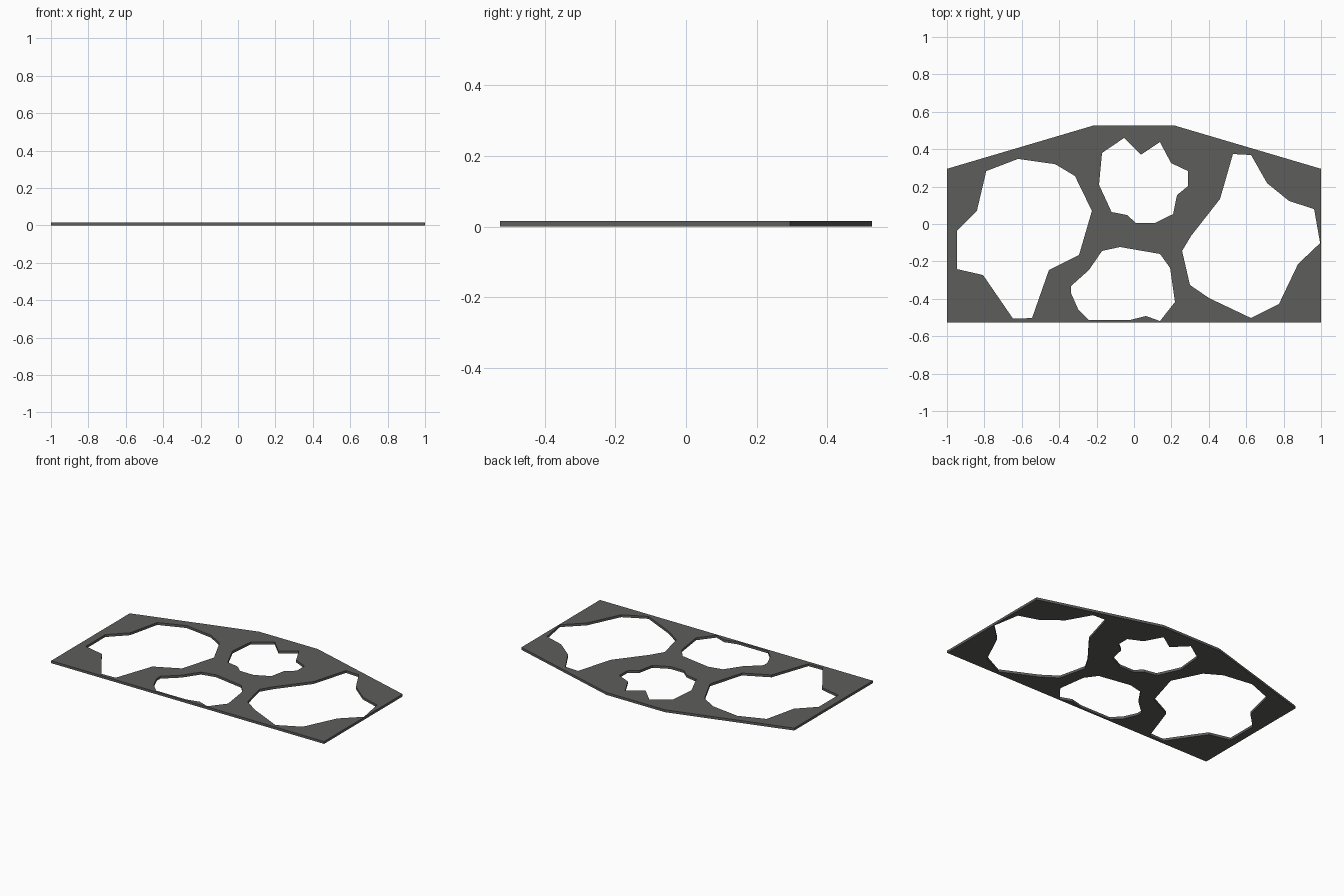
import bpy, bmesh
from mathutils import Vector

if "Cube" in bpy.data.objects:
    bpy.data.objects.remove(bpy.data.objects["Cube"])

THICK = 0.016

# outer edge of the plate
outline = [(-1, -.527), (1, -.527), (1, .295), (.215, .527), (-.215, .527), (-1, .295)]

# four rough-edged openings
left_hole = [(-.947, -.037), (-.84, .07), (-.79, .283), (-.62, .348), (-.422, .32),
             (-.316, .257), (-.225, .07), (-.294, -.166), (-.455, -.246), (-.545, -.503),
             (-.647, -.506), (-.807, -.273), (-.947, -.241)]
back_hole = [(-.053, .46), (.037, .37), (.139, .438), (.198, .326), (.289, .283),
             (.289, .203), (.23, .155), (.209, .053), (.112, .005), (.011, .005),
             (-.037, .048), (-.12, .064), (-.187, .21), (-.171, .38)]
front_hole = [(-.075, -.123), (.139, -.16), (.193, -.235), (.219, -.417), (.139, -.519),
              (.064, -.492), (-.021, -.513), (-.241, -.513), (-.299, -.455),
              (-.337, -.369), (-.337, -.332), (-.241, -.246), (-.171, -.144)]
right_hole = [(.529, .374), (.626, .369), (.711, .219), (.829, .123), (.963, .08),
              (.995, -.102), (.877, -.214), (.775, -.428), (.626, -.503), (.401, -.396),
              (.299, -.326), (.257, -.144), (.305, -.064), (.46, .134)]

bm = bmesh.new()


def add_loop(points):
    vs = [bm.verts.new((x, y, 0)) for x, y in points]
    return [bm.edges.new((vs[i - 1], vs[i])) for i in range(len(vs))]


# fill the sheet between the outline and the openings
edges = []
for loop in (outline, left_hole, back_hole, front_hole, right_hole):
    edges += add_loop(loop)
bmesh.ops.triangle_fill(bm, edges=edges, use_beauty=True, normal=Vector((0, 0, 1)))

# thicken it into a plate, keeping the bottom sheet
ext = bmesh.ops.extrude_face_region(bm, geom=bm.faces[:], use_keep_orig=True)
top = [g for g in ext["geom"] if isinstance(g, bmesh.types.BMVert)]
bmesh.ops.translate(bm, verts=top, vec=(0, 0, THICK))
bmesh.ops.recalc_face_normals(bm, faces=bm.faces[:])

mesh = bpy.data.meshes.new("pierced_plate")
bm.to_mesh(mesh)
bm.free()

grey = bpy.data.materials.new("dark grey")
grey.diffuse_color = (0.11, 0.11, 0.107, 1)
grey.use_nodes = True
grey.node_tree.nodes["Principled BSDF"].inputs["Base Color"].default_value = grey.diffuse_color
mesh.materials.append(grey)

plate = bpy.data.objects.new("pierced_plate", mesh)
bpy.context.collection.objects.link(plate)
